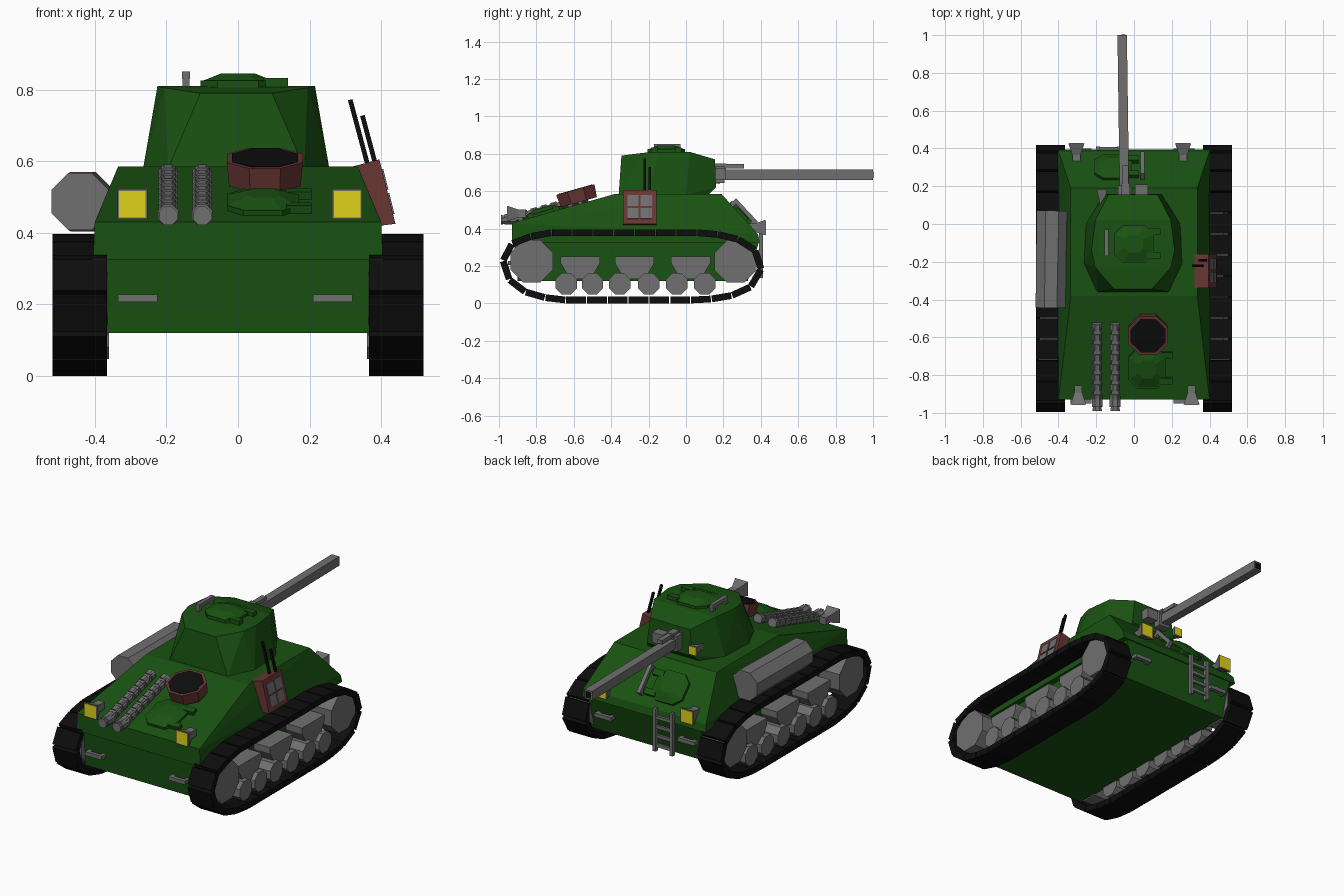
import bpy, bmesh
from math import pi, radians, atan2, sqrt
from mathutils import Matrix, Vector

if "Cube" in bpy.data.objects:
    bpy.data.objects.remove(bpy.data.objects["Cube"])


def material(name, rgb):
    m = bpy.data.materials.new(name)
    m.diffuse_color = (*rgb, 1)
    m.use_nodes = True
    m.node_tree.nodes["Principled BSDF"].inputs["Base Color"].default_value = m.diffuse_color
    return m


GREEN = material("green_paint", (0.010, 0.085, 0.006))
GREY = material("grey_metal", (0.16, 0.16, 0.16))
BLACK = material("black_rubber", (0.004, 0.004, 0.004))
BROWN = material("brown_wood", (0.14, 0.037, 0.033))
YELLOW = material("yellow_lamp", (0.75, 0.65, 0.01))


def T(x, y, z):
    return Matrix.Translation((x, y, z))


def R(deg, axis):
    return Matrix.Rotation(radians(deg), 4, axis)


# Pieces: each returns a function that adds geometry to a bmesh
def box(m, size):
    return lambda bm: bmesh.ops.create_cube(bm, size=1, matrix=m @ Matrix.Diagonal((*size, 1)))


def cyl(m, n, r1, r2, depth):
    return lambda bm: bmesh.ops.create_cone(bm, cap_ends=True, segments=n, radius1=r1, radius2=r2,
                                            depth=depth, matrix=m @ Matrix.Rotation(pi / n, 4, 'Z'))


def solid(points):
    def add(bm):
        verts = [bm.verts.new(p) for p in points]
        bmesh.ops.convex_hull(bm, input=verts)
        bmesh.ops.dissolve_limit(bm, angle_limit=0.02, verts=bm.verts[:], edges=bm.edges[:])
    return add


def part(name, mat, *pieces):
    bm = bmesh.new()
    for p in pieces:
        p(bm)
    bmesh.ops.recalc_face_normals(bm, faces=bm.faces)
    me = bpy.data.meshes.new(name)
    bm.to_mesh(me)
    bm.free()
    me.materials.append(mat)
    ob = bpy.data.objects.new(name, me)
    bpy.context.collection.objects.link(ob)
    return ob


def both(points, cx=0):
    return [(cx + s * x, y, z) for x, y, z in points for s in (-1, 1)]


# Hull: lower tub and sloped upper body
part("lower_hull", GREEN, solid(both([(.37, -.90, .12), (.37, .33, .12), (.37, -.92, .33), (.37, .39, .33)])))
part("upper_hull", GREEN, solid(both([(.405, -.93, .325), (.405, .395, .325), (.40, -.93, .43),
                                      (.40, .385, .37), (.335, -.38, .585), (.335, .19, .585)])))

# Turret
part("turret", GREEN, solid(both([
    (.19, -.36, .58), (.26, -.21, .58), (.25, 0, .58), (.15, .16, .62), (.17, .12, .58),
    (.10, -.345, .79), (.20, -.23, .805), (.22, -.14, .81), (.20, .02, .81), (.13, .155, .77)], -.005)))


# Hatches: octagonal lid with two hinges on the +x side
def hatch(name, m, w, l):
    def ring(k, z):
        a, b = w / 2 * k, l / 2 * k
        return [m @ Vector((sx * x, sy * y, z)) for x, y in ((a, b * .55), (a * .55, b))
                for sx in (-1, 1) for sy in (-1, 1)]
    part(name, GREEN, solid(ring(1, -.01) + ring(1, .015)), solid(ring(.95, .014) + ring(.45, .035)),
         *[box(m @ T(w * .5, s * l * .32, .01), (.07, .035, .025)) for s in (-1, 1)])


def deck(x, y):
    return T(x, y, .585 + (y + .38) * .282) @ R(15.75, 'X')


GLACIS = T(0, .295, .472) @ R(-47, 'X')
hatch("turret_hatch", T(.0, -.105, .81), .21, .2)
hatch("rear_deck_hatch", deck(.07, -.76), .2, .22)
hatch("front_hatch", GLACIS @ T(-.11, 0, 0), .2, .18)


# Grab handles: bar along local x, standing out along local z
def handle(name, m, w, h=.04):
    part(name, GREY, box(m @ T(0, 0, h - .01), (w, .022, .022)),
         *[box(m @ T(s * (w / 2 - .011), 0, h / 2 - .01), (.022, .02, h)) for s in (-1, 1)])


handle("turret_handle", T(-.145, -.1, .81) @ R(90, 'Z'), .14)
handle("front_hatch_handle", GLACIS @ T(.045, 0, 0) @ R(90, 'Z'), .17)
for x in (-.28, .265):
    handle("rear_handle", T(x, -.91, .217) @ R(90, 'X'), .11)
    handle("front_handle", T(x, .36, .24) @ R(-90, 'X'), .11)

# Main gun, mount and coaxial gun
gun = T(-.057, .6, .688) @ R(.8, 'Z')
part("gun_barrel", GREY, box(gun, (.05, .8, .054)))
part("gun_bore", BLACK, box(gun @ T(0, .4, 0), (.034, .004, .036)))
part("gun_mount", GREY, box(T(-.05, .175, .69), (.07, .06, .09)), box(T(.04, .175, .69), (.07, .07, .06)))
part("coaxial_gun", GREY, box(T(-.045, .235, .733), (.03, .15, .022)), box(T(-.045, .18, .73), (.04, .07, .035)))


# Lamps: flared square housing with a yellow lens; direction s along y
def lamp(name, x, y, z, s, r=.042):
    m = T(x, y, z) @ R(-90 * s, 'X')
    q = sqrt(2)
    part(name, GREY, cyl(m @ T(0, 0, -.03), 4, r * .5 * q, r * q, .06),
         box(m @ T(0, 0, -.075), (r, r, .05)))
    part(name + "_lens", YELLOW, box(m, (r * 1.75, r * 1.75, .006)))


for x in (-.295, .305):
    lamp("rear_lamp", x, -.955, .48, -1)
for x in (-.305, .26):
    lamp("front_lamp", x, .425, .405, 1)
lamp("turret_lamp", -.17, .18, .665, 1, .027)

# Ladder on the nose
part("ladder", GREY, *[box(T(x, .4, .26), (.02, .022, .25)) for x in (-.19, -.08)],
     *[box(T(-.135, .4, .17 + i * .055), (.11, .015, .018)) for i in range(4)])

# Ribbed exhausts on the rear deck
for x in (-.195, -.1):
    m = deck(x, -.74)
    ribs = [cyl(m @ T(0, -.175 + i * .055, .02) @ R(90, 'X'), 8, .029, .029, .035) for i in range(8)]
    part("exhaust", GREY, *ribs, box(m @ T(0, 0, .02), (.04, .42, .04)),
         cyl(T(x, -.94, .45) @ R(90, 'X'), 8, .031, .031, .06),
         cyl(T(x, -.975, .447) @ R(90, 'X'), 8, .022, .028, .03))

# Wooden tub on the rear deck
tub = deck(.075, -.57)
part("tub", BROWN, cyl(tub @ T(0, 0, .045), 8, .108, .115, .07))
part("tub_inside", BLACK, cyl(tub @ T(0, 0, .08), 8, .1, .1, .004))

# Side fuel drum
part("fuel_drum", GREY, cyl(T(-.437, -.187, .487) @ R(-1, 'Z') @ R(90, 'X'), 8, .09, .086, .515))

# Radio crate with grey panes and antennas
part("crate", BROWN, solid([(x, y, z) for y in (-.338, -.158)
                            for x, z in ((.44, .425), (.395, .605), (.32, .585), (.40, .42))]))
face = T(.4175, -.248, .515) @ R(-14, 'Y')
part("crate_panes", GREY, *[box(face @ T(0, .035 * a, .035 * b), (.008, .06, .06))
                            for a in (-1, 1) for b in (-1, 1)])
part("antennas", BLACK, *[box(T(x, y, z) @ R(-15, 'Y'), (.013, .013, l))
                          for x, y, z, l in ((.338, -.22, .68, .19), (.367, -.193, .655, .15))])

# Tracks: links spaced evenly along a closed path (y, z)
PATH = [(-.72, .378), (.13, .378), (.31, .335), (.385, .27), (.405, .19), (.35, .09), (.24, .04),
        (.10, .018), (-.66, .018), (-.82, .04), (-.93, .10), (-.98, .19), (-.975, .28), (-.9, .345)]
LINKS = 28
pts = [Vector(p) for p in PATH]
legs = [(a, b, (b - a).length) for a, b in zip(pts, pts[1:] + pts[:1])]
step = sum(l for _, _, l in legs) / LINKS


def along(d):
    d %= step * LINKS
    for a, b, l in legs:
        if d <= l:
            return a.lerp(b, d / l)
        d -= l
    return pts[0]


WHEELS = (-.64, -.5, -.355, -.2, -.05, .1)
BOGIE = ((.105, .25), (.105, .215), (.055, .185), (.055, .13))
for s, side in ((-1, "left"), (1, "right")):
    links = []
    for i in range(LINKS):
        a, b = along(i * step), along((i + 1) * step)
        c, d = (a + b) / 2, b - a
        m = T(s * .442, c.x, c.y) @ Matrix.Rotation(atan2(d.y, d.x), 4, 'X')
        links.append(box(m, (.153, d.length * .95, .036)))
    part(side + "_track", BLACK, *links)
    # Large end wheels, road wheels and their bogies
    part(side + "_end_wheels", GREY, *[cyl(T(s * .435, y, .225) @ R(90, 'Y'), 8, .122, .122, .14)
                                       for y in (-.825, .265)])
    part(side + "_road_wheels", GREY, *[cyl(T(s * .43, y, .105) @ R(90, 'Y'), 8, .062, .062, .14)
                                        for y in WHEELS])
    part(side + "_bogies", GREY, *[solid([(s * x, c + k * w, z) for x in (.36, .475)
                                          for w, z in BOGIE for k in (-1, 1)])
                                   for c in (-.565, -.275, .025)])
